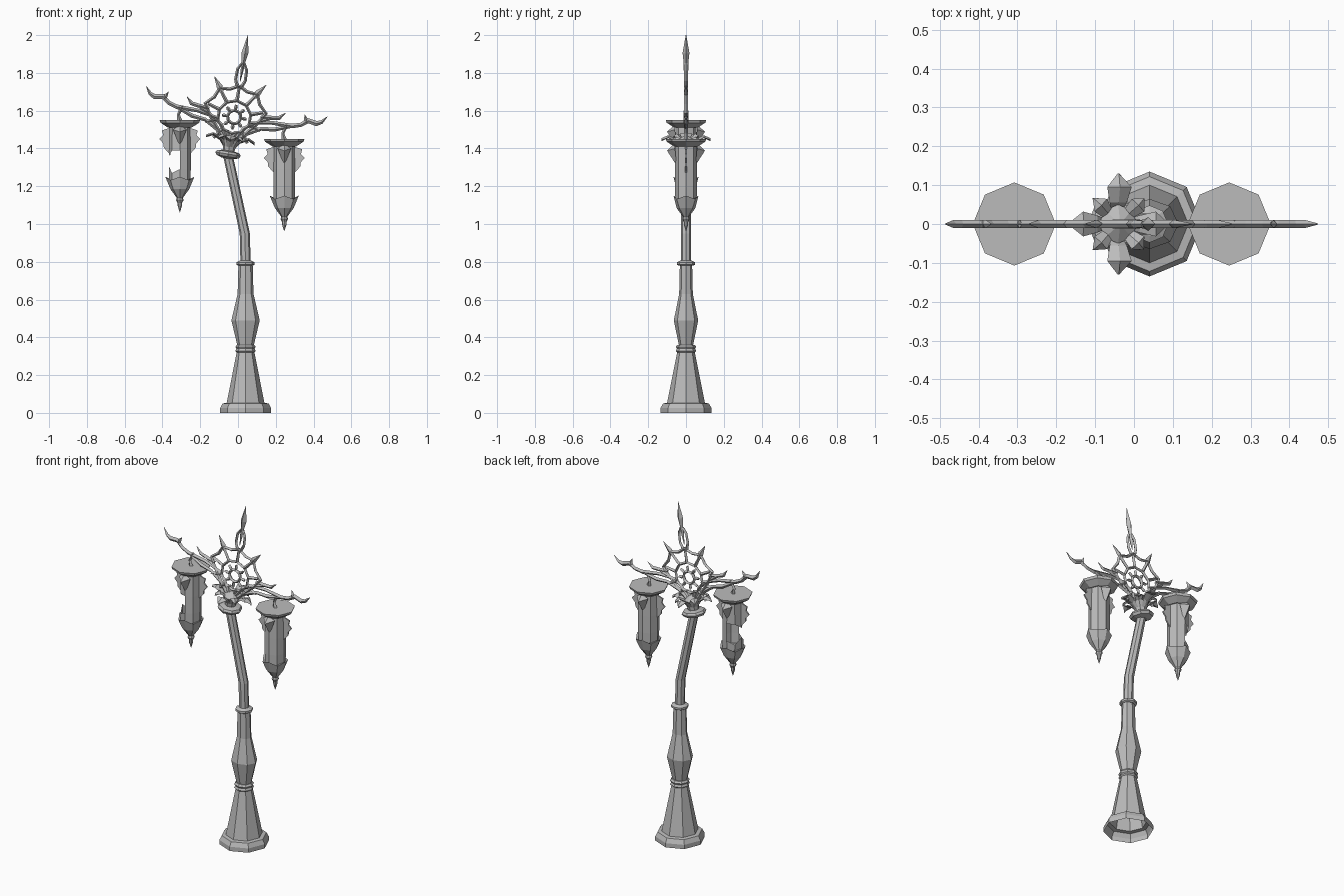
import bpy, bmesh
from math import sin, cos, pi, radians
from mathutils import Matrix, Vector

if "Cube" in bpy.data.objects:
    bpy.data.objects.remove(bpy.data.objects["Cube"])

metal = bpy.data.materials.new("grey metal")
metal.use_nodes = True
GREY = (0.5, 0.5, 0.5, 1)
metal.diffuse_color = GREY
metal.node_tree.nodes["Principled BSDF"].inputs["Base Color"].default_value = GREY

# head frame: centred on the wheel and leaning to one side
HEAD = Matrix.Translation((-0.02, 0, 1.566)) @ Matrix.Rotation(radians(9.5), 4, 'Y')


def finish(name, bm, matrix=Matrix()):
    bmesh.ops.recalc_face_normals(bm, faces=bm.faces)
    me = bpy.data.meshes.new(name)
    bm.to_mesh(me)
    bm.free()
    me.transform(matrix)
    me.materials.append(metal)
    ob = bpy.data.objects.new(name, me)
    bpy.context.collection.objects.link(ob)
    return ob


def bridge(bm, a, b):
    n = len(a)
    return [bm.faces.new((a[i], a[(i + 1) % n], b[(i + 1) % n], b[i])) for i in range(n)]


def lathe(bm, rows, caps=(False, False), sides=8, squash=1.0):
    """Rows of (radius, height, centre x) joined into a tube."""
    rings = []
    for r, z, cx in rows:
        rings.append([bm.verts.new((cx + r * cos(2 * pi * i / sides),
                                    squash * r * sin(2 * pi * i / sides), z))
                      for i in range(sides)])
    for a, b in zip(rings, rings[1:]):
        bridge(bm, a, b)
    for cap, ring in zip(caps, (rings[0], rings[-1])):
        if cap:
            bm.faces.new(ring)
    return rings


def bar(bm, pts, widths, depth=0.01, closed=False):
    """Diamond-section bar along a path in the xz plane."""
    n = len(pts)
    rings = []
    for i, (x, z) in enumerate(pts):
        p = Vector((x, 0, z))
        a = pts[(i - 1) % n] if closed or i > 0 else pts[i]
        b = pts[(i + 1) % n] if closed or i < n - 1 else pts[i]
        t = Vector((b[0] - a[0], 0, b[1] - a[1])).normalized()
        side = Vector((-t.z, 0, t.x))
        w = widths[i] if isinstance(widths, (list, tuple)) else widths
        d = Vector((0, min(depth, w * 1.5), 0))
        rings.append([bm.verts.new(p + o) for o in (side * w, d, -side * w, -d)])
    for a, b in zip(rings, rings[1:] + rings[:1] if closed else rings[1:]):
        bridge(bm, a, b)
    if not closed:
        bm.faces.new(rings[0])
        bm.faces.new(rings[-1])


def polar(r, deg):
    return (r * cos(radians(deg)), r * sin(radians(deg)))


# lamp post: flared foot, ring, bulge, sleeve, then the bent pole
C = 0.04
bm = bmesh.new()
lathe(bm, [(r, z, C) for r, z in [(0.135, 0), (0.135, 0.025), (0.122, 0.05), (0.1, 0.053),
                                  (0.046, 0.325)]])
finish("foot", bm)
bm = bmesh.new()
lathe(bm, [(r, z, C) for r, z in [(0.046, 0.32), (0.054, 0.328), (0.048, 0.34),
                                  (0.054, 0.35), (0.046, 0.36)]], (True, True))
finish("foot_ring", bm)
bm = bmesh.new()
lathe(bm, [(r, z, C) for r, z in [(0.043, 0.355), (0.075, 0.49), (0.042, 0.63),
                                  (0.038, 0.78)]], squash=0.86)
lathe(bm, [(r, z, C) for r, z in [(0.04, 0.78), (0.048, 0.785), (0.048, 0.797),
                                  (0.03, 0.806)]], (True, True))
finish("sleeve", bm)
bm = bmesh.new()
lathe(bm, [(0.027, 0.79, C), (0.027, 0.95, 0.036), (0.026, 1.385, -0.058)], (True, True))
finish("bent_pole", bm)

# collar and cup under the wheel
bm = bmesh.new()
lathe(bm, [(0.03, -0.222, 0), (0.06, -0.212, 0), (0.068, -0.198, 0), (0.06, -0.186, 0),
           (0.03, -0.18, 0)], (True, True))
lathe(bm, [(0.03, -0.185, 0), (0.034, -0.16, 0), (0.05, -0.125, 0), (0.01, -0.1, 0)], (True, True))
finish("collar_and_cup", bm, HEAD)

# drooping leaves around the cup: four large, four small
LEAF = [(0.02, -0.17, 0.012), (0.055, -0.125, 0.022), (0.095, -0.105, 0.032), (0.13, -0.122, 0.002)]
bm = bmesh.new()
for k in range(8):
    size = 1.0 if k % 2 == 0 else 0.72
    turn = Matrix.Rotation(k * pi / 4, 4, 'Z')
    rings = []
    for x, z, w in LEAF:
        rings.append([bm.verts.new(turn @ Vector((x * size, s * w * size, z - lift)))
                      for s, lift in ((-1, 0), (0, -0.008), (1, 0), (0, 0.008))])
    for a, b in zip(rings, rings[1:]):
        bridge(bm, a, b)
finish("leaves", bm, HEAD)

# wheel: hub ring, lugs, middle ring and spokes
bm = bmesh.new()
bar(bm, [polar(0.035, a) for a in range(0, 360, 30)], 0.008, 0.014, True)
bar(bm, [polar(0.088, a) for a in range(18, 378, 36)], 0.008, 0.01, True)
for a in range(0, 360, 45):
    bar(bm, [polar(0.038, a), polar(0.054, a), polar(0.066, a)], [0.006, 0.01, 0.006])
for a in range(-54, 270, 36):
    bar(bm, [polar(0.086, a), polar(0.155, a)], [0.01, 0.008])
finish("wheel", bm, HEAD)

# one side of the web, thorns and arm, mirrored to the other
bm = bmesh.new()
for s in (1, -1):
    def side(pts, widths):
        bar(bm, [(s * x, z) for x, z in pts], widths)
    # sagging outer web and its thorns
    side([polar(0.168, 90), polar(0.15, 72), polar(0.172, 54), polar(0.15, 36),
          polar(0.17, 16), polar(0.13, -4), polar(0.11, -25), (0.03, -0.13)], 0.009)
    side([polar(0.15, 54), polar(0.18, 55), polar(0.24, 54.5)], [0.012, 0.016, 0.001])
    side([polar(0.14, 10), (0.205, 0.03), (0.235, 0.035), (0.265, 0.066)],
         [0.008, 0.011, 0.011, 0.001])
    # upper arm with the hooked tip
    side([(0.08, -0.02), (0.2, 0.003), (0.31, 0.004), (0.355, 0.018), (0.39, 0.046),
          (0.435, 0.038), (0.46, 0.05), (0.486, 0.084)],
         [0.008, 0.01, 0.012, 0.011, 0.014, 0.014, 0.01, 0.001])
    side([(0.38, 0.035), (0.375, 0.055), (0.365, 0.075)], [0.012, 0.009, 0.001])
    # lower struts from the cup
    side([(0.015, -0.14), (0.08, -0.075), (0.15, -0.038), (0.22, -0.03), (0.3, 0)],
         [0.012, 0.012, 0.01, 0.011, 0.009])
    side([(0.01, -0.14), (0.06, -0.05), (0.14, 0.0), (0.2, 0.03)], 0.009)
    side([(0.0, -0.14), (0.025, -0.075)], 0.01)
    # paired bars below the finial
    side([(0.008, 0.155), (0.026, 0.2), (0.024, 0.255), (0.006, 0.29)], [0.01, 0.008, 0.008, 0.006])
bar(bm, [(0, 0.19), (0, 0.25), (0, 0.285), (0, 0.345), (0, 0.44)],
    [0.001, 0.008, 0.008, 0.018, 0.001], 0.018)
finish("web_and_arms", bm, HEAD)

# lantern profile in local heights below the lid
BODY = [(0.056, -0.03), (0.058, -0.16), (0.058, -0.21), (0.058, -0.26), (0.056, -0.34)]
FIN = [(0.05, -0.04), (0.095, -0.055), (0.088, -0.08), (0.108, -0.1), (0.086, -0.125),
       (0.085, -0.145), (0.05, -0.185)]


def lantern(name, x, top, broken):
    place = Matrix.Translation((x, 0, top))
    bm = bmesh.new()
    lathe(bm, [(0.107, 0, 0), (0.102, -0.014, 0), (0.062, -0.04, 0), (0.05, -0.04, 0)], (True, True))
    # hanger up to the arm
    bar(bm, [(0, -0.005), (-0.008, 0.03), (0.014, 0.075)], [0.014, 0.008, 0.008])
    finish(name + "_lid", bm, place)

    bm = bmesh.new()
    rings = lathe(bm, [(r, z, 0) for r, z in BODY])
    if broken:
        # jagged hole on the outer side
        rings[1][4].co.z -= 0.03
        rings[3][4].co.z += 0.015
        rings[3][3].co.z -= 0.02
        rings[3][5].co.z -= 0.02
        hole = [f for f in bm.faces if f.calc_center_median().x < -0.01
                and -0.26 < f.calc_center_median().z < -0.16]
        bmesh.ops.delete(bm, geom=hole, context='FACES')
    finish(name + "_body", bm, place)

    # flared bottom cone with a pointed rim, bead and spike
    bm = bmesh.new()
    rings = lathe(bm, [(0.05, -0.32, 0), (0.077, -0.3, 0), (0.05, -0.365, 0), (0.016, -0.412, 0),
                       (0.02, -0.424, 0), (0.012, -0.438, 0), (0.011, -0.455, 0),
                       (0.001, -0.488, 0)], (True, True))
    for i, v in enumerate(rings[1]):
        if i % 2:
            v.co = Vector((v.co.x * 0.9, v.co.y * 0.9, -0.318))
        elif i % 4:
            v.co.y *= 0.86
    finish(name + "_bottom", bm, place)

    # jagged side fins and dart-shaped front and back leaves
    bm = bmesh.new()
    for s in (1, -1):
        layers = [[bm.verts.new((s * fx, y, fz)) for fx, fz in FIN] for y in (-0.004, 0.004)]
        bridge(bm, *layers)
        for layer in layers:
            bm.faces.new(layer)
        ring = [bm.verts.new((px, s * py, pz)) for px, py, pz in
                [(0, 0.062, -0.025), (0.036, 0.058, -0.05), (0, 0.05, -0.14), (-0.036, 0.058, -0.05)]]
        mid = bm.verts.new((0, s * 0.1, -0.062))
        for i in range(4):
            bm.faces.new((ring[i], ring[(i + 1) % 4], mid))
    finish(name + "_fins", bm, place)


lantern("right_lantern", -0.308, 1.55, True)
lantern("left_lantern", 0.245, 1.45, False)
